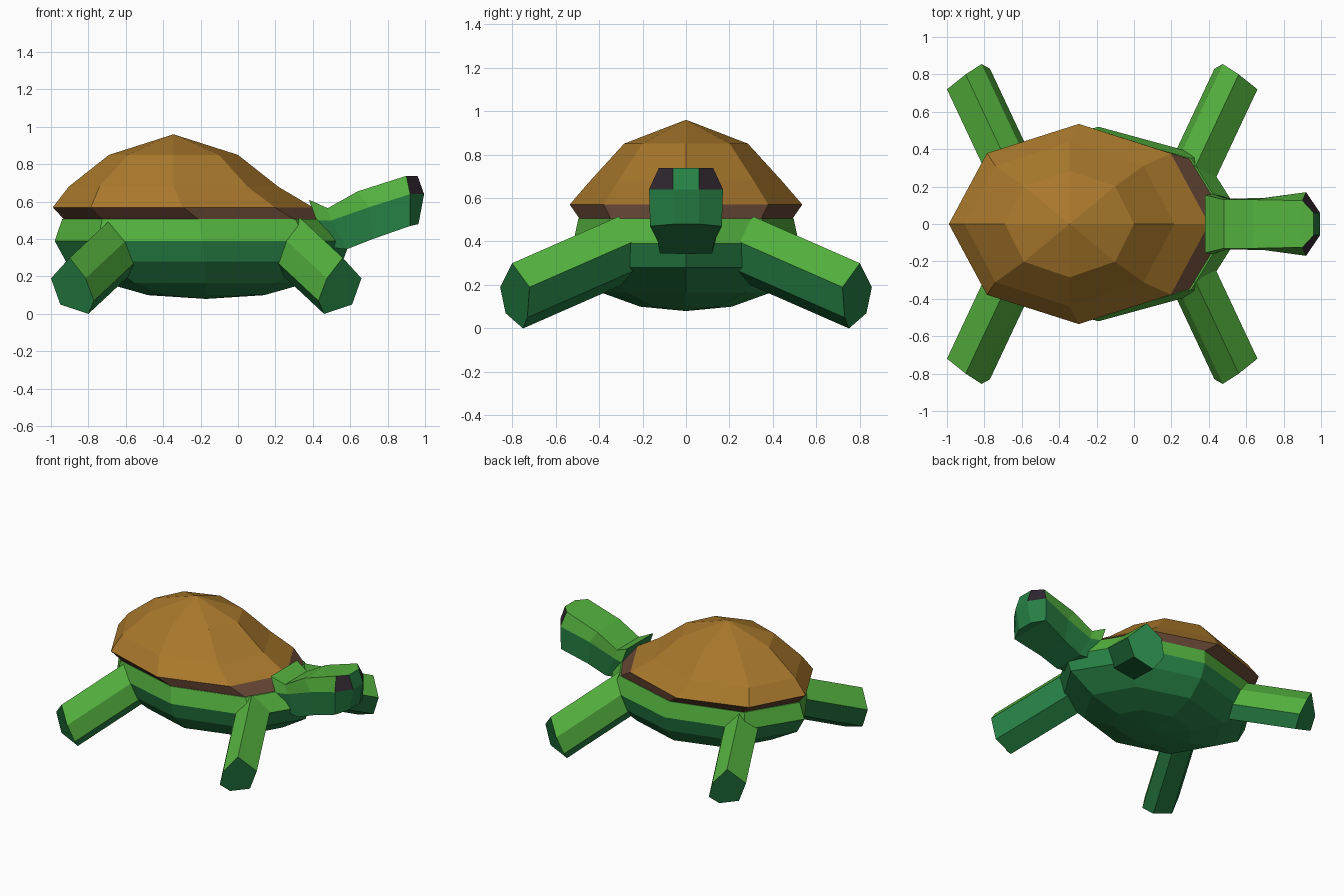
import bpy, bmesh, math

if "Cube" in bpy.data.objects:
    bpy.data.objects.remove(bpy.data.objects["Cube"])

def mat(name, c):
    m = bpy.data.materials.new(name)
    m.diffuse_color = (*c, 1)
    m.use_nodes = True
    m.node_tree.nodes["Principled BSDF"].inputs["Base Color"].default_value = m.diffuse_color
    return m

GREEN = mat("light_green", (0.09, 0.45, 0.05))
DEEP = mat("deep_green", (0.02, 0.22, 0.06))
SHELL = mat("shell_brown", (0.40, 0.19, 0.025))
RIM = mat("rim_brown", (0.13, 0.06, 0.035))
EYE = mat("eye_dark", (0.03, 0.02, 0.03))

def loft(name, rings, mats, pick, cap_start=True, cap_end=True):
    """Join rings of points (a one-point ring is a tip); pick gives a material index per face."""
    bm = bmesh.new()
    vs = [[bm.verts.new(p) for p in r] for r in rings]
    for a, b in zip(vs, vs[1:]):
        n = max(len(a), len(b))
        for i in range(n):
            j = (i + 1) % n
            if len(b) == 1:
                bm.faces.new((a[i], a[j], b[0]))
            elif len(a) == 1:
                bm.faces.new((a[0], b[j], b[i]))
            else:
                bm.faces.new((a[i], a[j], b[j], b[i]))
    if cap_start and len(vs[0]) > 2:
        bm.faces.new(vs[0][::-1])
    if cap_end and len(vs[-1]) > 2:
        bm.faces.new(vs[-1])
    bmesh.ops.recalc_face_normals(bm, faces=bm.faces)
    bm.normal_update()
    for f in bm.faces:
        f.material_index = pick(f)
    me = bpy.data.meshes.new(name)
    bm.to_mesh(me)
    bm.free()
    for m in mats:
        me.materials.append(m)
    ob = bpy.data.objects.new(name, me)
    bpy.context.collection.objects.link(ob)
    return ob

def oval(cx, rx, ry, z, n=8):
    return [(cx + rx * math.cos(math.tau * i / n), ry * math.sin(math.tau * i / n), z) for i in range(n)]

def by_slope(f):
    return 0 if f.normal.z > 0.05 else 1

# domed shell with an undercut rim
loft("shell", [oval(-0.21, 0.72, 0.49, 0.505), oval(-0.295, 0.695, 0.535, 0.57),
               oval(-0.345, 0.56, 0.44, 0.68), oval(-0.345, 0.345, 0.285, 0.85),
               [(-0.345, 0, 0.96)]],
     [SHELL, RIM], lambda f: 1 if f.calc_center_median().z < 0.555 else 0)

# body and belly
loft("body", [[(-0.17, 0, 0.08)], oval(-0.17, 0.31, 0.21, 0.10), oval(-0.17, 0.54, 0.39, 0.165),
              oval(-0.18, 0.74, 0.49, 0.28), oval(-0.19, 0.79, 0.52, 0.39),
              oval(-0.21, 0.73, 0.495, 0.506)],
     [GREEN, DEEP], by_slope)

# four legs: one six-sided foot outline, mirrored across the body
FOOT = [(0.49, 0.72, 0.19), (0.39, 0.80, 0.30), (0.305, 0.855, 0.19),
        (0.26, 0.83, 0.07), (0.29, 0.75, 0.0), (0.44, 0.73, 0.05)]
for sx, end in ((1, "front"), (-1, "back")):
    for sy, side in ((1, "left"), (-1, "right")):
        cx = -0.17 if sx > 0 else -0.51 + 0.34
        foot = [(cx + sx * (x + 0.34), sy * y, z) for x, y, z in FOOT]
        base = [(x - sx * 0.23, y - sy * 0.49, z + 0.215) for x, y, z in foot]
        loft(f"{end}_{side}_leg", [foot, base], [GREEN, DEEP], by_slope)

# neck and head: each section is (x, half width, z) for top, middle and bottom
SECTIONS = [((0.38, 0.155, 0.61), (0.42, 0.16, 0.50), (0.46, 0.12, 0.36)),
            ((0.48, 0.13, 0.565), (0.50, 0.135, 0.50), (0.58, 0.12, 0.345)),
            ((0.64, 0.13, 0.655), (0.70, 0.14, 0.57), (0.72, 0.13, 0.40)),
            ((0.90, 0.125, 0.738), (0.92, 0.17, 0.64), (0.92, 0.165, 0.47)),
            ((0.96, 0.06, 0.738), (0.995, 0.06, 0.64), (0.965, 0.06, 0.48))]
rings = [[(x, w, z) for x, w, z in s] + [(x, -w, z) for x, w, z in reversed(s)] for s in SECTIONS]

def head_color(f):
    c = f.calc_center_median()
    if c.x > 0.93 and c.z > 0.66 and abs(c.y) > 0.07:
        return 2
    return by_slope(f)

head = loft("head_and_neck", rings, [GREEN, DEEP, EYE], head_color)

# crease the snout at eye level
bm = bmesh.new()
bm.from_mesh(head.data)
nose = [v for v in bm.verts if v.co.x > 0.99]
bmesh.ops.connect_verts(bm, verts=nose)
bm.to_mesh(head.data)
bm.free()
